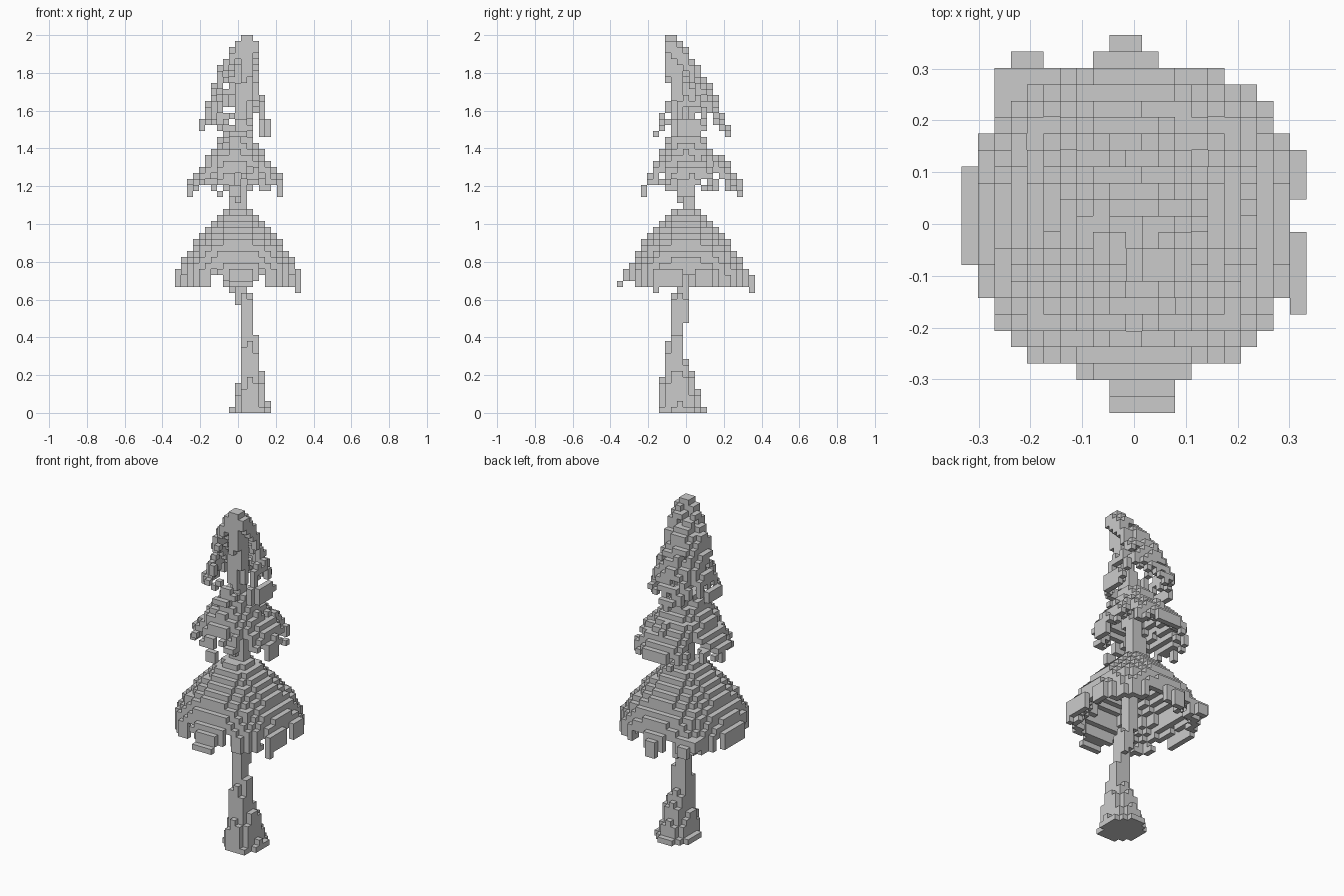
import bpy
import random

if "Cube" in bpy.data.objects:
    bpy.data.objects.remove(bpy.data.objects["Cube"])

random.seed(7)
S = 2 / 63                      # cube size; the tree is 63 cubes tall

bark_grey = bpy.data.materials.new("plain_grey")
bark_grey.diffuse_color = (0.6, 0.6, 0.6, 1)
bark_grey.use_nodes = True
bark_grey.node_tree.nodes["Principled BSDF"].inputs["Base Color"].default_value = bark_grey.diffuse_color

# Outlines: height, left, right, front, back
TRUNK = [
    (0.00, -0.05, 0.18, -0.15, 0.11), (0.07, -0.02, 0.15, -0.15, 0.08),
    (0.17, 0.00, 0.14, -0.13, 0.05), (0.28, 0.01, 0.12, -0.12, 0.00),
    (0.40, 0.01, 0.10, -0.09, -0.01), (0.55, 0.01, 0.09, -0.09, 0.01),
    (0.66, -0.02, 0.06, -0.06, 0.02), (1.10, -0.05, 0.04, -0.03, 0.05),
    (1.50, -0.03, 0.06, -0.06, 0.03), (1.85, 0.01, 0.09, -0.11, -0.03),
    (2.00, 0.01, 0.09, -0.12, -0.04)]
LOWER = [
    (0.64, -0.315, 0.315, -0.31, 0.325), (0.77, -0.31, 0.31, -0.295, 0.315),
    (0.80, -0.295, 0.295, -0.28, 0.295), (0.85, -0.27, 0.27, -0.265, 0.27),
    (0.90, -0.235, 0.235, -0.235, 0.235), (0.96, -0.18, 0.18, -0.18, 0.18),
    (1.02, -0.13, 0.13, -0.13, 0.13), (1.08, -0.05, 0.05, -0.05, 0.05)]
MIDDLE = [
    (1.14, -0.28, 0.245, -0.245, 0.31), (1.24, -0.25, 0.235, -0.21, 0.29),
    (1.30, -0.20, 0.19, -0.18, 0.24), (1.36, -0.16, 0.14, -0.15, 0.18),
    (1.41, -0.12, 0.11, -0.11, 0.12), (1.48, -0.08, 0.08, -0.09, 0.09)]
UPPER = [
    (1.46, -0.21, 0.18, -0.17, 0.24), (1.54, -0.20, 0.165, -0.135, 0.21),
    (1.65, -0.16, 0.14, -0.12, 0.17), (1.75, -0.13, 0.115, -0.12, 0.12),
    (1.85, -0.09, 0.115, -0.12, 0.06), (1.94, -0.03, 0.115, -0.12, -0.01),
    (1.98, 0.01, 0.09, -0.12, -0.03)]


def inside(outline, x, y, z, power=2.0):
    """True where the point lies in the rounded cross-section at height z."""
    if z < outline[0][0] or z > outline[-1][0]:
        return False
    for a, b in zip(outline, outline[1:]):
        if z <= b[0]:
            t = (z - a[0]) / (b[0] - a[0])
            l, r, f, k = (p + (q - p) * t for p, q in zip(a[1:], b[1:]))
            u = abs((2 * x - l - r) / (r - l))
            v = abs((2 * y - f - k) / (k - f))
            return u ** power + v ** power <= 1.0
    return False


def centre(c):
    return c[0] * S, c[1] * S, (c[2] + 0.5) * S


GRID = [(i, j, k) for k in range(63) for i in range(-10, 11) for j in range(-11, 12)]


def solid(outline):
    return {c for c in GRID if inside(outline, *centre(c))}


def skirt(outline, thick, rim, holes, drop, slit, power=2.0):
    """Hollow ragged tier: shell with hanging columns, holes and diagonal slits."""
    lows = {}
    cells = set()
    for c in GRID:
        x, y, z = centre(c)
        if (not inside(outline, x, y, z, power)
                or inside(outline, x, y, z + thick(z), power)):
            continue
        low = lows.setdefault(c[:2], random.random() * drop)
        if z < rim(x, y) + low or random.random() < holes:
            continue
        if z < slit and abs(abs(x) - abs(y)) < 0.02 + 0.25 * (slit - z):
            continue
        cells.add(c)
    return cells


def box(i0, i1, j0, j1, k0, k1):
    return {(i, j, k) for i in range(i0, i1 + 1) for j in range(j0, j1 + 1)
            for k in range(k0, k1 + 1)}


# Trunk, squared off at the tip
trunk = solid(TRUNK) | box(1, 2, -3, -2, 57, 62)

# Lower tier, dense, with deeper corners and small tufts past the rim
lower = skirt(LOWER, lambda z: 0.065 if z > 0.82 else 0.10 if z > 0.71 else 0.15,
              lambda x, y: 0.65 if min(abs(x), abs(y)) > 0.14 else 0.72,
              0.0, 0.03, 0.0, 2.5)
lower |= box(-8, -6, 7, 9, 22, 23) | box(-7, -6, 10, 10, 21, 22)
lower |= box(-2, 3, -9, -9, 22, 24) | box(-1, 2, -10, -10, 22, 23)
lower |= box(-1, 2, -11, -11, 21, 21)
lower |= box(-2, 1, 10, 10, 21, 23) | box(-1, 0, 11, 11, 20, 22)
lower |= box(-10, -10, -2, 3, 21, 23) | box(10, 10, -5, -1, 21, 23)
lower |= box(10, 10, 2, 4, 21, 23) | box(10, 10, -5, -5, 20, 20)

# Middle and upper tiers, open and ragged, hanging lowest along the axes
middle = skirt(MIDDLE, lambda z: 0.075,
               lambda x, y: 1.15 if max(abs(x), abs(y)) > 0.21 else 1.18,
               0.06, 0.07, 1.32)
middle |= box(-8, -7, -1, 1, 38, 38) | box(-1, 2, 9, 9, 37, 38)
middle |= box(7, 7, -1, 1, 36, 38) | box(-1, 0, -7, -7, 36, 37)
upper = skirt(UPPER, lambda z: 0.09, lambda x, y: 1.47, 0.15, 0.08, 1.58)
upper |= box(-6, -6, -1, 1, 47, 48) | box(5, 5, -1, 1, 46, 48)
upper |= box(-2, 0, 7, 7, 47, 47) | box(-1, 1, -5, -5, 46, 46)

lower -= trunk
middle -= trunk
upper -= trunk | middle
filled = trunk | lower | middle | upper

# Cube sides: direction and the four corners in outward order
SIDES = [
    ((1, 0, 0), ((1, 0, 0), (1, 1, 0), (1, 1, 1), (1, 0, 1))),
    ((-1, 0, 0), ((0, 1, 0), (0, 0, 0), (0, 0, 1), (0, 1, 1))),
    ((0, 1, 0), ((1, 1, 0), (0, 1, 0), (0, 1, 1), (1, 1, 1))),
    ((0, -1, 0), ((0, 0, 0), (1, 0, 0), (1, 0, 1), (0, 0, 1))),
    ((0, 0, 1), ((0, 0, 1), (1, 0, 1), (1, 1, 1), (0, 1, 1))),
    ((0, 0, -1), ((0, 1, 0), (1, 1, 0), (1, 0, 0), (0, 0, 0)))]


def build(name, cells):
    """Mesh only the exposed cube sides."""
    index, faces = {}, []
    for c in sorted(cells):
        for d, corners in SIDES:
            if tuple(p + q for p, q in zip(c, d)) in filled:
                continue
            faces.append([index.setdefault(tuple(p + q for p, q in zip(c, o)), len(index))
                          for o in corners])
    verts = [((i - 0.5) * S, (j - 0.5) * S, k * S) for i, j, k in index]
    mesh = bpy.data.meshes.new(name)
    mesh.from_pydata(verts, [], faces)
    mesh.materials.append(bark_grey)
    bpy.context.collection.objects.link(bpy.data.objects.new(name, mesh))


build("trunk", trunk)
build("lower_foliage", lower)
build("middle_foliage", middle)
build("upper_foliage", upper)
